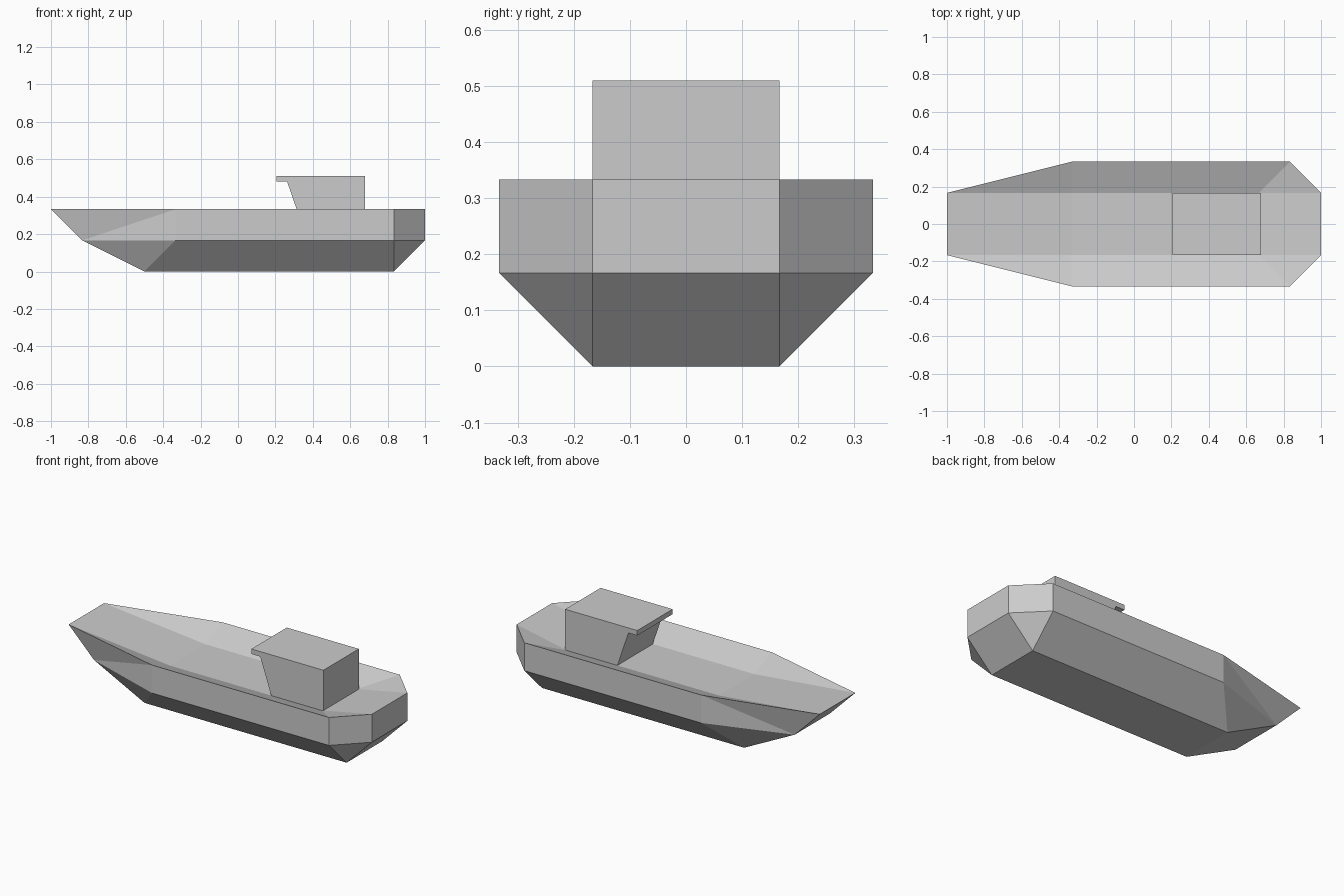
import bpy
import bmesh

cube = bpy.data.objects.get("Cube")
if cube:
    bpy.data.objects.remove(cube, do_unlink=True)

# Single paint colour
grey = bpy.data.materials.new("light_grey")
grey.use_nodes = True
colour = (0.6, 0.6, 0.6, 1)
grey.diffuse_color = colour
grey.node_tree.nodes["Principled BSDF"].inputs["Base Color"].default_value = colour

T = 1 / 3   # hull half width and rim height
S = 1 / 6   # inner half width and chine height
B = 5 / 6   # start of the stern chamfer
DECK = 0.267


def finish(name, bm):
    bmesh.ops.recalc_face_normals(bm, faces=bm.faces)
    mesh = bpy.data.meshes.new(name)
    bm.to_mesh(mesh)
    bm.free()
    mesh.materials.append(grey)
    obj = bpy.data.objects.new(name, mesh)
    bpy.context.collection.objects.link(obj)
    return obj


# Hull: named stations on one side, mirrored to the other
points = {
    "bow_rim": (-1, S, T), "fore_rim": (-T, T, T), "aft_rim": (B, T, T), "stern_rim": (1, S, T),
    "bow_chine": (-B, S, S), "fore_chine": (-T, T, S), "aft_chine": (B, T, S), "stern_chine": (1, S, S),
    "bow_keel": (-0.5, S, 0), "aft_keel": (B, S, 0),
    "fore_deck": (-T, S, DECK), "aft_deck": (2 * T, S, DECK),
}
side_panels = [
    "bow_rim bow_chine fore_rim", "bow_chine fore_chine fore_rim",
    "fore_chine aft_chine aft_rim fore_rim", "aft_chine stern_chine stern_rim aft_rim",
    "bow_chine bow_keel fore_chine", "bow_keel aft_keel aft_chine fore_chine",
    "aft_keel stern_chine aft_chine",
    "bow_rim fore_rim fore_deck", "fore_rim aft_rim aft_deck fore_deck",
    "aft_rim stern_rim aft_deck",
]
# Closed centre strip running round the hull between the two sides
centre = ["bow_rim", "bow_chine", "bow_keel", "aft_keel", "stern_chine",
          "stern_rim", "aft_deck", "fore_deck"]

bm = bmesh.new()
sides = []
for sign in (1, -1):
    verts = {n: bm.verts.new((x, sign * y, z)) for n, (x, y, z) in points.items()}
    for panel in side_panels:
        bm.faces.new([verts[n] for n in panel.split()])
    sides.append(verts)
left, right = sides
for a, b in zip(centre, centre[1:] + centre[:1]):
    bm.faces.new((left[a], left[b], right[b], right[a]))
finish("hull", bm)

# Cabin: side profile with a roof overhang, extruded across the deck
profile = [(0.205, 0.51), (0.68, 0.51), (0.68, DECK), (0.336, DECK), (0.263, 0.48), (0.205, 0.48)]
bm = bmesh.new()
face = bm.faces.new([bm.verts.new((x, -S, z)) for x, z in profile])
extruded = bmesh.ops.extrude_face_region(bm, geom=[face], use_keep_orig=True)
bmesh.ops.translate(bm, vec=(0, 2 * S, 0),
                    verts=[v for v in extruded["geom"] if isinstance(v, bmesh.types.BMVert)])
finish("cabin", bm)
